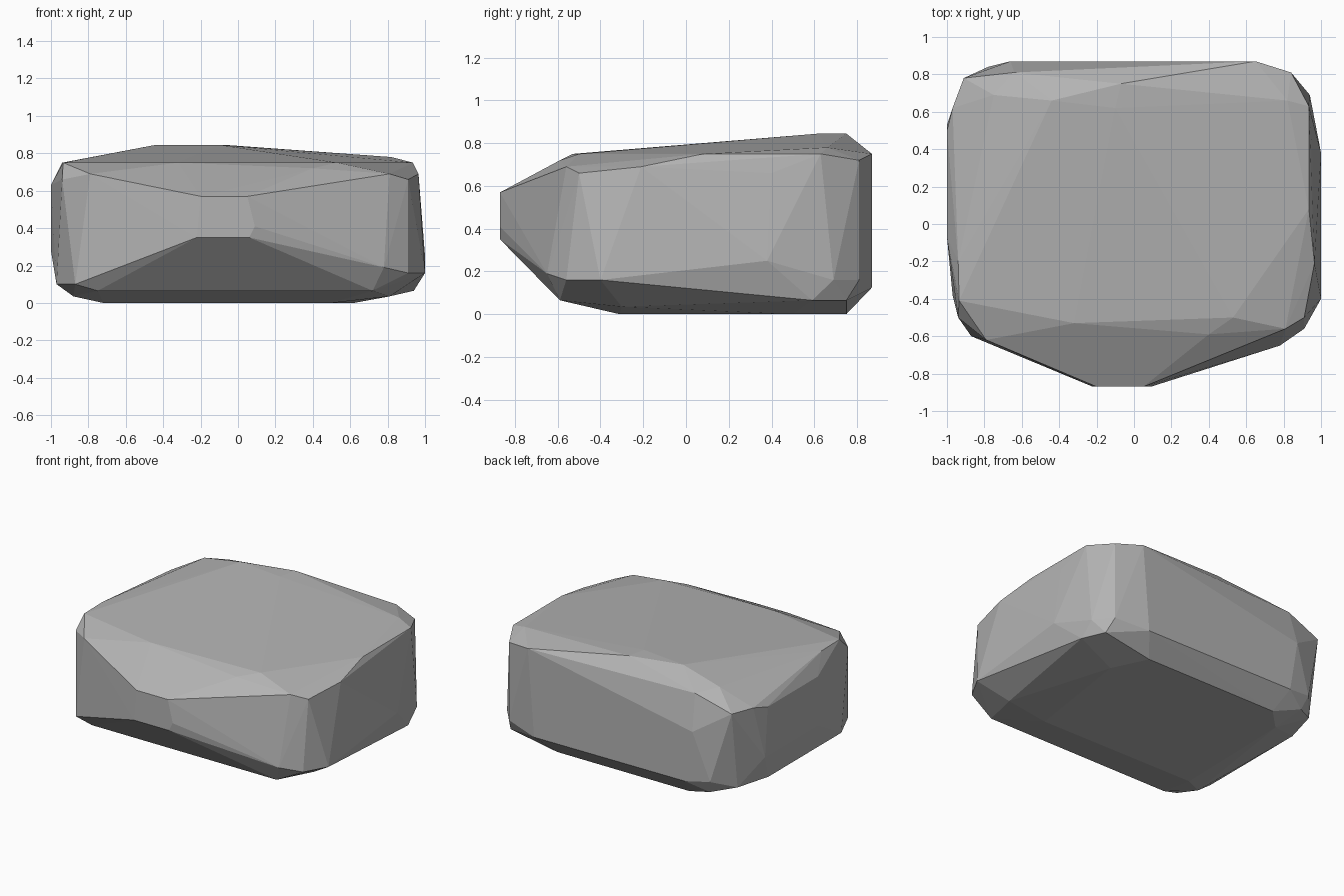
import bpy
import bmesh
from mathutils import Vector

# Remove the default object only
default_object = bpy.data.objects.get("Cube")
if default_object:
    bpy.data.objects.remove(default_object, do_unlink=True)


def make_material(name, value):
    """One flat grey used for both the viewport and the render."""
    material = bpy.data.materials.new(name)
    material.use_nodes = True
    colour = (value, value, value, 1)
    material.diffuse_color = colour
    shader = next(node for node in material.node_tree.nodes
                  if node.type == "BSDF_PRINCIPLED")
    shader.inputs["Base Color"].default_value = colour
    shader.inputs["Roughness"].default_value = 1
    return material


def level(height, *outline):
    """Corners that share one height."""
    return [Vector((x, y, height)) for x, y in outline]


def chipped_edge(*corners):
    """Corners that each have their own height."""
    return [Vector(corner) for corner in corners]


def build_hull(name, corners, material):
    """Wrap the corners in a faceted convex skin with flat shading."""
    mesh = bpy.data.meshes.new(name)
    bm = bmesh.new()
    for corner in corners:
        bm.verts.new(corner)
    result = bmesh.ops.convex_hull(bm, input=bm.verts[:])
    unused = {item for item in result["geom_interior"] + result["geom_unused"]
              if isinstance(item, bmesh.types.BMVert) and item.is_valid}
    bmesh.ops.delete(bm, geom=list(unused), context="VERTS")
    bmesh.ops.recalc_face_normals(bm, faces=bm.faces[:])
    for face in bm.faces:
        face.smooth = False
    bm.to_mesh(mesh)
    bm.free()
    mesh.materials.append(material)
    rock = bpy.data.objects.new(name, mesh)
    bpy.context.collection.objects.link(rock)
    return rock


# Flat underside and the bevel just above it
underside = level(0, (-.72, -.3), (.5, -.31), (.62, .5), (.5, .75),
                  (-.55, .75), (-.7, .6))
lower_bevel = level(.065, (-.75, -.59), (.72, -.59), (.94, .59), (.87, .75),
                    (-.75, .8))
lower_bevel += chipped_edge((-.88, -.4, .035), (.81, -.3, .035))

# Lower rim of the side walls
lower_rim = level(.1, (-.87, -.6), (-.97, -.38), (-.97, .45), (-.9, .7))
lower_rim += level(.16, (.91, -.56), (1, -.4), (.94, .69), (.84, .81))
lower_rim += chipped_edge((.78, -.65, .19), (.6, .87, .125),
                          (-.6, .87, .13), (-.78, .84, .16))

# Bulging left and right walls
left_wall = level(.63, (-1, -.07), (-1, .5)) + level(.28, (-1, -.07), (-1, .53))
right_wall = chipped_edge((1, .38, .25), (.99, .06, .34), (.955, .4, .66))

# Blunt wedge at the front
front_wedge = level(.57, (-.2, -.87), (.05, -.87))
front_wedge += level(.35, (-.22, -.87), (.06, -.87))
front_wedge += level(.41, (.09, -.87))

# Upper rim of the side walls
upper_rim = level(.69, (-.79, -.62), (.81, -.56), (.965, -.21))
upper_rim += level(.66, (-.94, -.5), (.91, -.5), (-.97, .62), (-.91, .78))
upper_rim += level(.75, (-.94, -.2), (-.935, -.41), (.935, .08), (.935, .63),
                   (.65, .87), (-.64, .81))
upper_rim += chipped_edge((.84, .81, .72), (.4, -.59, .72), (-.66, .87, .5))

# Sloping top that rises to a ridge at the back
crown = level(.75, (-.32, -.53), (.53, -.5))
crown += level(.845, (-.07, .75), (-.44, .66), (-.1, .62))
crown += level(.78, (.82, .66), (-.75, .69))

stone = make_material("grey stone", .45)
build_hull("boulder", underside + lower_bevel + lower_rim + left_wall
           + right_wall + front_wedge + upper_rim + crown, stone)
